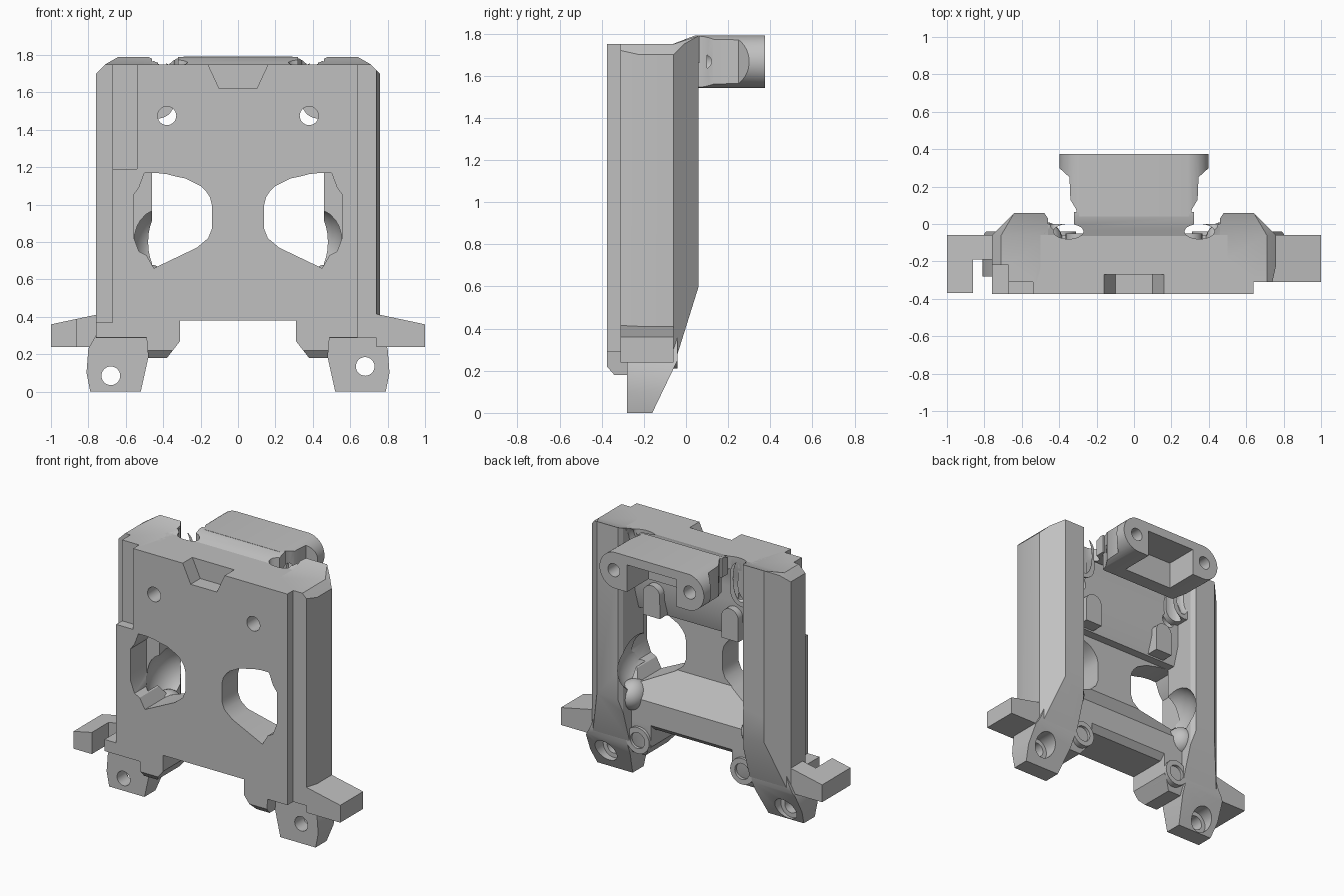
import bpy, bmesh, math
from mathutils import Vector

old = bpy.data.objects.get("Cube")
if old:
    bpy.data.objects.remove(old)

grey = bpy.data.materials.new("plain grey")
grey.use_nodes = True
grey.diffuse_color = (0.53, 0.53, 0.53, 1)
grey.node_tree.nodes["Principled BSDF"].inputs["Base Color"].default_value = (0.53, 0.53, 0.53, 1)
parts = []


def finish(name, bm):
    bmesh.ops.recalc_face_normals(bm, faces=bm.faces)
    me = bpy.data.meshes.new(name)
    bm.to_mesh(me)
    bm.free()
    me.materials.append(grey)
    ob = bpy.data.objects.new(name, me)
    bpy.context.collection.objects.link(ob)
    return ob


def prism(name, pts, axis, lo, hi):
    """Extrude a flat outline along x (y,z points), y (x,z) or z (x,y)."""
    place = {"x": lambda a, b, d: (d, a, b),
             "y": lambda a, b, d: (a, d, b),
             "z": lambda a, b, d: (a, b, d)}[axis]
    bm = bmesh.new()
    face = bm.faces.new([bm.verts.new(place(a, b, lo)) for a, b in pts])
    ext = bmesh.ops.extrude_face_region(bm, geom=[face])["geom"]
    step = Vector(place(0, 0, hi - lo))
    bmesh.ops.translate(bm, vec=step, verts=[v for v in ext if isinstance(v, bmesh.types.BMVert)])
    return finish(name, bm)


def box(name, x0, x1, y0, y1, z0, z1):
    return prism(name, [(x0, y0), (x1, y0), (x1, y1), (x0, y1)], "z", z0, z1)


def ball(name, centre, size):
    bm = bmesh.new()
    bmesh.ops.create_uvsphere(bm, u_segments=24, v_segments=14, radius=1)
    for v in bm.verts:
        v.co = Vector(centre) + Vector(a * b for a, b in zip(v.co, size))
    return finish(name, bm)


def ring(cx, cz, rx, rz=None, n=28):
    rz = rz or rx
    return [(cx + rx * math.cos(i * math.tau / n), cz + rz * math.sin(i * math.tau / n)) for i in range(n)]


def flip(pts, s):
    return [(s * a, b) for a, b in pts]


def combine(ob, tool, mode="DIFFERENCE"):
    mod = ob.modifiers.new("cut", "BOOLEAN")
    mod.operation, mod.object, mod.solver = mode, tool, "EXACT"
    dg = bpy.context.evaluated_depsgraph_get()
    dg.update()
    me = bpy.data.meshes.new_from_object(ob.evaluated_get(dg))
    ob.modifiers.clear()
    ob.data = me
    bpy.data.objects.remove(tool)
    return ob


def keep(ob):
    parts.append(ob)
    return ob


WINDOW = [(.56, 1.05), (.53, 1.09), (.5, 1.17), (.44, 1.17), (.38, 1.163), (.33, 1.15), (.28, 1.14),
          (.24, 1.12), (.2, 1.1), (.17, 1.07), (.15, 1.04), (.14, 1.0), (.14, .87), (.16, .82),
          (.22, .77), (.45, .66), (.49, .73), (.53, .75), (.56, .83)]
RAIL_SIDE = [(-.375, .29), (-.04, .28), (.06, .6), (.06, 1.79), (-.06, 1.75), (-.375, 1.75)]
BRACKET_SIDE = [(-.375, .5), (-.375, .22), (-.34, .18), (-.1, .18), (-.06, .25), (-.06, .5)]
FOOT = [(.47, .36), (.48, .18), (.52, 0), (.79, 0), (.81, .1), (.8, .23), (.76, .3), (.74, .36)]
FOOT_SIDE = [(-.28, 0), (-.16, 0), (-.04, .25), (-.04, .4), (-.28, .4)]


def cut_windows(ob, depth):
    for s in (-1, 1):
        combine(ob, prism("cutter", flip(WINDOW, s), "y", -.5, depth))


def cut_screw_holes(ob):
    for s in (-1, 1):
        combine(ob, prism("cutter", ring(s * .38, 1.475, .05), "y", -.5, .2))


# Front plate, with a tapered cut at the top and angled lower corners
edge = [(.49, 1.75), (.49, .29), (.4, .29), (.31, .38)]
plate = prism("front_plate", edge + flip(edge[::-1], -1), "y", -.375, -.2)
cut_windows(plate, 0)
cut_screw_holes(plate)
notch = [(-.17, 1.77), (.17, 1.77), (.1, 1.62), (-.1, 1.62)]
combine(plate, prism("cutter", notch, "y", -.5, -.27))
keep(plate)

# Cross beam under the windows, sloping up to the plate
beam = prism("lower_cross_beam", [(-.37, .38), (-.1, .38), (-.06, .42), (-.06, .58), (-.2, .78), (-.37, .78)],
             "x", -.5, .5)
cut_windows(beam, 0)
keep(beam)

# Thick upper wall behind the plate
upper = prism("upper_cross_beam", [(-.21, 1.17), (-.14, 1.17), (-.1, 1.3), (-.1, 1.6), (-.05, 1.75), (-.27, 1.75),
                                   (-.27, 1.6), (-.21, 1.55)], "x", -.5, .5)
cut_screw_holes(upper)
roof = prism("rear_roof", [(-.07, 1.66), (.065, 1.66), (.065, 1.79), (.04, 1.79), (-.07, 1.748)], "x", -.32, .32)
for s in (-1, 1):
    for ob in (upper, roof):
        combine(ob, prism("cutter", ring(s * .35, -.04, .08, .04), "z", 1, 2))
keep(upper)
keep(roof)

# Rear mount: rounded bar with two drilled ears and an open pocket
half = [(.3, .04), (.31, .08), (.34, .13), (.345, .25), (.4, .3), (.4, .375)]
mount = prism("rear_mount", half + flip(half[::-1], -1), "z", 1.5, 1.85)
stadium = [(math.copysign(.275, math.cos(t)) + .125 * math.cos(t), 1.667 + .125 * math.sin(t))
           for t in (math.tau * (i + .5) / 36 for i in range(36))]
combine(mount, prism("cutter", stadium, "y", 0, .5), "INTERSECT")
combine(mount, box("cutter", -.19, .19, .14, .5, 1.4, 1.73))
for s in (-1, 1):
    combine(mount, prism("cutter", ring(s * .29, 1.667, .045), "y", .1, .5))
keep(mount)

for s, side in ((-1, "right"), (1, "left")):
    # Side rail
    front = [(.76, -.22), (.74, -.31), (.64, -.31), (.64, -.375)] if s > 0 else [(.76, -.375)]
    section = [(.46, .03), (.48, .06), (.64, .06), (.76, -.06)] + front + [(.48, -.375), (.48, -.2), (.46, -.2)]
    rail = prism(side + "_rail", flip(section, s), "z", .2, 1.85)
    combine(rail, prism("cutter", RAIL_SIDE, "x", -.9, .9), "INTERSECT")
    crown = [(.3, .1), (.9, .1), (.9, .3), (.76, .3), (.76, 1.7), (.71, 1.75), (.64, 1.79), (.3, 1.85)]
    combine(rail, prism("cutter", flip(crown, s), "y", -.6, .6), "INTERSECT")
    combine(rail, prism("cutter", flip(WINDOW, s), "y", -.5, -.2))
    combine(rail, ball("cutter", (s * .42, -.12, .8), (.15, .2, .19)))
    if s < 0:
        # Deep edge step, and a shallow recess in the upper corner
        combine(rail, box("cutter", -.9, -.67, -.5, -.22, .37, 1.9))
        combine(rail, box("cutter", -.7, -.54, -.5, -.31, 1.19, 1.9))
    keep(rail)

    # Upright rounded cup between the upper wall and the rail
    cup = prism(side + "_upper_cup", [(x, z + (.09 if z > 1.59 else -.04)) for x, z in ring(s * .43, 1.59, .09)],
                "y", -.12, .0)
    combine(cup, ball("cutter", (s * .42, .01, 1.64), (.06, .07, .15)))
    combine(cup, prism("cutter", ring(s * .35, -.04, .08, .04), "z", 1, 2))
    combine(cup, prism("cutter", RAIL_SIDE, "x", -.9, .9), "INTERSECT")
    keep(cup)

    # Inner corner bracket
    bracket = [(.31, .42), (.31, .27), (.38, .18), (.48, .18), (.5, .42)]
    bracket = prism(side + "_corner_bracket", flip(bracket, s), "y", -.5, .1)
    keep(combine(bracket, prism("cutter", BRACKET_SIDE, "x", -1, 1), "INTERSECT"))

    # Foot with a counterbored bolt hole
    foot = prism(side + "_foot", flip(FOOT, s), "y", -.4, .1)
    combine(foot, prism("cutter", FOOT_SIDE, "x", -1, 1), "INTERSECT")
    hz = .135 if s > 0 else .085
    combine(foot, prism("cutter", ring(s * .68, hz, .05), "y", -.5, .2))
    combine(foot, prism("cutter", ring(s * .68, hz, .08), "y", -.18, .2))
    keep(foot)

    # Side arm, with a hook on the right
    arm = prism(side + "_arm", flip([(.74, .24), (1, .24), (1, .36), (.74, .415)], s), "y",
                -.31 if s > 0 else -.37, -.06)
    if s < 0:
        combine(arm, box("cutter", -.86, -.5, -.5, -.19, 0, 1))
    keep(arm)

    # Ringed socket beside the foot
    socket = prism(side + "_lower_socket", ring(s * .4, .3, .09), "y", -.2, -.04)
    combine(socket, prism("cutter", ring(s * .4, .3, .055), "y", -.1, .2))
    keep(socket)

    # Rounded boss below the window and rounded tabs on the upper wall
    keep(ball(side + "_lower_boss", (s * .47, -.1, .58), (.09, .11, .1)))
    tab = [(x, z if z > 1.33 else 1.18) for x, z in ring(s * .3, 1.33, .065)]
    keep(prism(side + "_wall_tab", tab, "y", -.15, -.05))

# Smooth the round parts, keep the hard edges
bpy.ops.object.select_all(action="DESELECT")
for ob in parts:
    ob.select_set(True)
bpy.context.view_layer.objects.active = parts[0]
bpy.ops.object.shade_smooth_by_angle(angle=math.radians(30))
